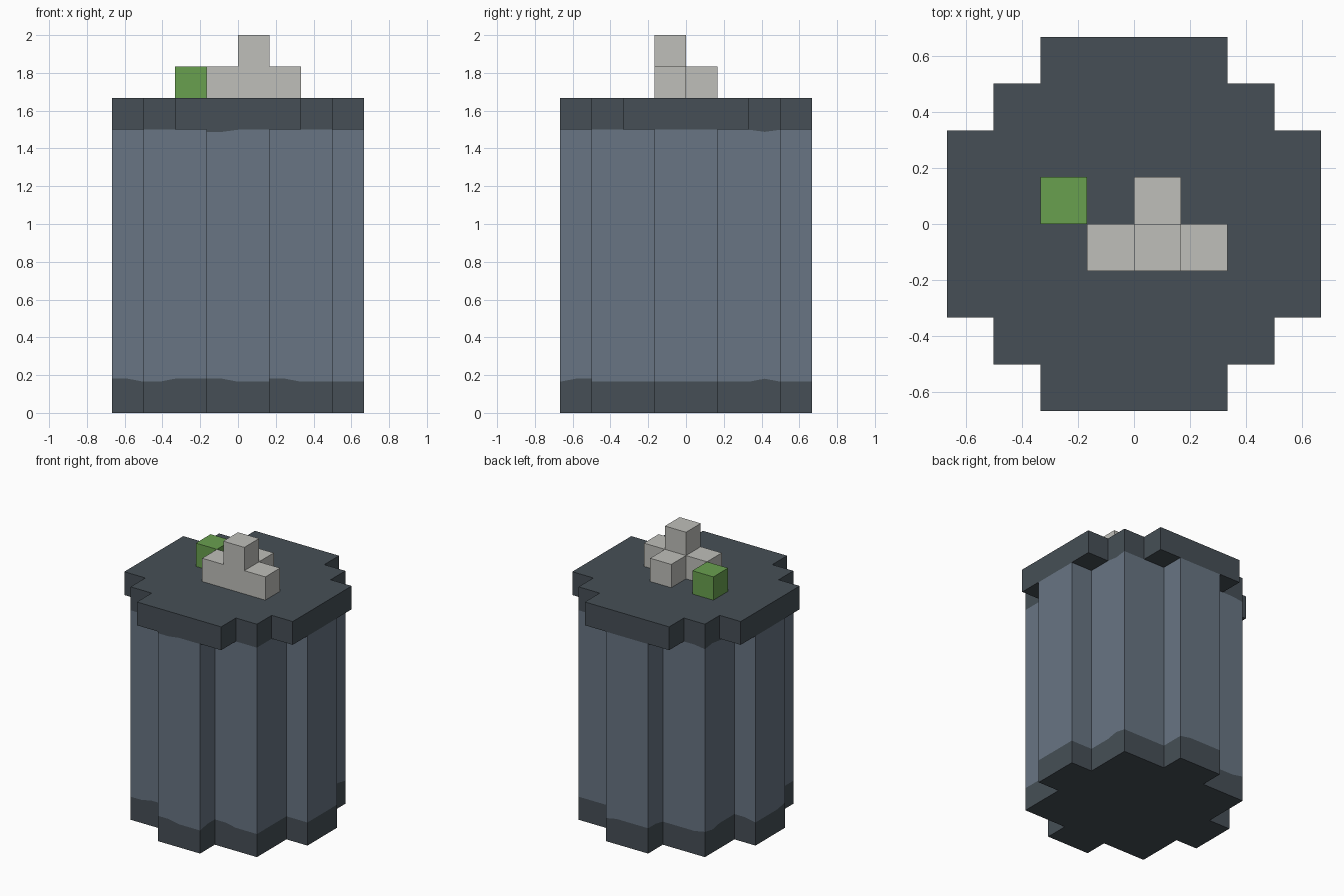
import bpy
import bmesh
import random
from mathutils import Vector

random.seed(4)
U = 1 / 6  # size of one block

if "Cube" in bpy.data.objects:
    bpy.data.objects.remove(bpy.data.objects["Cube"], do_unlink=True)


def linear(v):
    v /= 255
    return v / 12.92 if v <= 0.04045 else ((v + 0.055) / 1.055) ** 2.4


def material(name, r, g, b):
    mat = bpy.data.materials.new(name)
    mat.use_nodes = True
    color = (linear(r), linear(g), linear(b), 1)
    mat.diffuse_color = color
    mat.node_tree.nodes["Principled BSDF"].inputs["Base Color"].default_value = color
    return mat


DARK = material("dark slate", 70, 79, 86)
BLUE = material("blue grey", 104, 117, 131)
STONE = material("pale stone", 191, 191, 186)
GREEN = material("leaf green", 105, 160, 79)


def finish(name, bm, *mats):
    bmesh.ops.recalc_face_normals(bm, faces=bm.faces)
    mesh = bpy.data.meshes.new(name)
    bm.to_mesh(mesh)
    bm.free()
    for m in mats:
        mesh.materials.append(m)
    obj = bpy.data.objects.new(name, mesh)
    bpy.context.collection.objects.link(obj)
    return obj


def outline(quarter):
    """Turn a quarter of a stepped outline into the whole loop."""
    loop = []
    for _ in range(4):
        loop += quarter
        quarter = [(-y, x) for x, y in quarter]
    return [Vector((x, y)) * U for x, y in loop]


def half_steps(loop):
    """Add points along the loop every half block."""
    points = []
    for a, b in zip(loop, loop[1:] + loop[:1]):
        n = round((b - a).length / (U / 2))
        points += [a.lerp(b, i / n) for i in range(n)]
    return points


def low_edge(p):
    """Height of the uneven top of the dark foot."""
    if p.y < -0.1 and abs(p.x) < 0.66:
        if p.y < -0.6:
            up = p.x < -0.04
        else:
            up = p.x < -0.51 or -0.34 < p.x < -0.1 or 0.1 < p.x < 0.3
    elif p.x > 0.1:
        up = 0.34 < p.y < 0.48
    else:
        up = random.random() < 0.4
    return 0.181 if up else 0.165


def high_edge(p):
    """Height of the uneven dark band under the lid."""
    if p.y < -0.1:
        down = p.y < -0.6 and -0.17 < p.x < -0.04
    elif p.x > 0.1:
        down = 0.34 < p.y < 0.48
    else:
        down = random.random() < 0.3
    return 1.488 if down else 1.499


# Fluted body with dark foot and dark rim
points = half_steps(outline([(4, -1), (4, 1), (3, 1), (3, 3), (1, 3)]))
bm = bmesh.new()
heights = (lambda p: 0, low_edge, high_edge, lambda p: 1.5)
rings = [[bm.verts.new((p.x, p.y, h(p))) for p in points] for h in heights]
for level in range(3):
    lo, hi = rings[level], rings[level + 1]
    for i in range(len(points)):
        j = (i + 1) % len(points)
        face = bm.faces.new((lo[i], lo[j], hi[j], hi[i]))
        face.material_index = 1 if level == 1 else 0
bm.faces.new(rings[0])
finish("body", bm, DARK, BLUE)

# Stepped lid
bm = bmesh.new()
base = bm.faces.new([bm.verts.new((p.x, p.y, 1.5)) for p in
                     outline([(4, -2), (4, 2), (3, 2), (3, 3), (2, 3)])])
top = bmesh.ops.extrude_face_region(bm, geom=[base], use_keep_orig=True)["geom"]
bmesh.ops.translate(bm, vec=(0, 0, U),
                    verts=[v for v in top if isinstance(v, bmesh.types.BMVert)])
finish("lid", bm, DARK)


def blocks(name, cells, mat):
    """Join unit blocks into one shell without inner faces."""
    bm = bmesh.new()
    for cell in cells:
        centre = (Vector(cell) + Vector((0.5, 0.5, 0.5))) * U
        verts = bmesh.ops.create_cube(bm, size=U)["verts"]
        bmesh.ops.translate(bm, vec=centre, verts=verts)
        hidden = []
        for face in {f for v in verts for f in v.link_faces}:
            step = (face.calc_center_median() - centre) * 2 / U
            if tuple(round(c + s) for c, s in zip(cell, step)) in cells:
                hidden.append(face)
        bmesh.ops.delete(bm, geom=hidden, context="FACES")
    bmesh.ops.remove_doubles(bm, verts=bm.verts, dist=0.001)
    finish(name, bm, mat)


# Pale handle blocks and the green block on the lid
blocks("handle", {(-1, -1, 10), (0, -1, 10), (1, -1, 10), (0, 0, 10), (0, -1, 11)}, STONE)
blocks("green_block", {(-2, 0, 10)}, GREEN)
